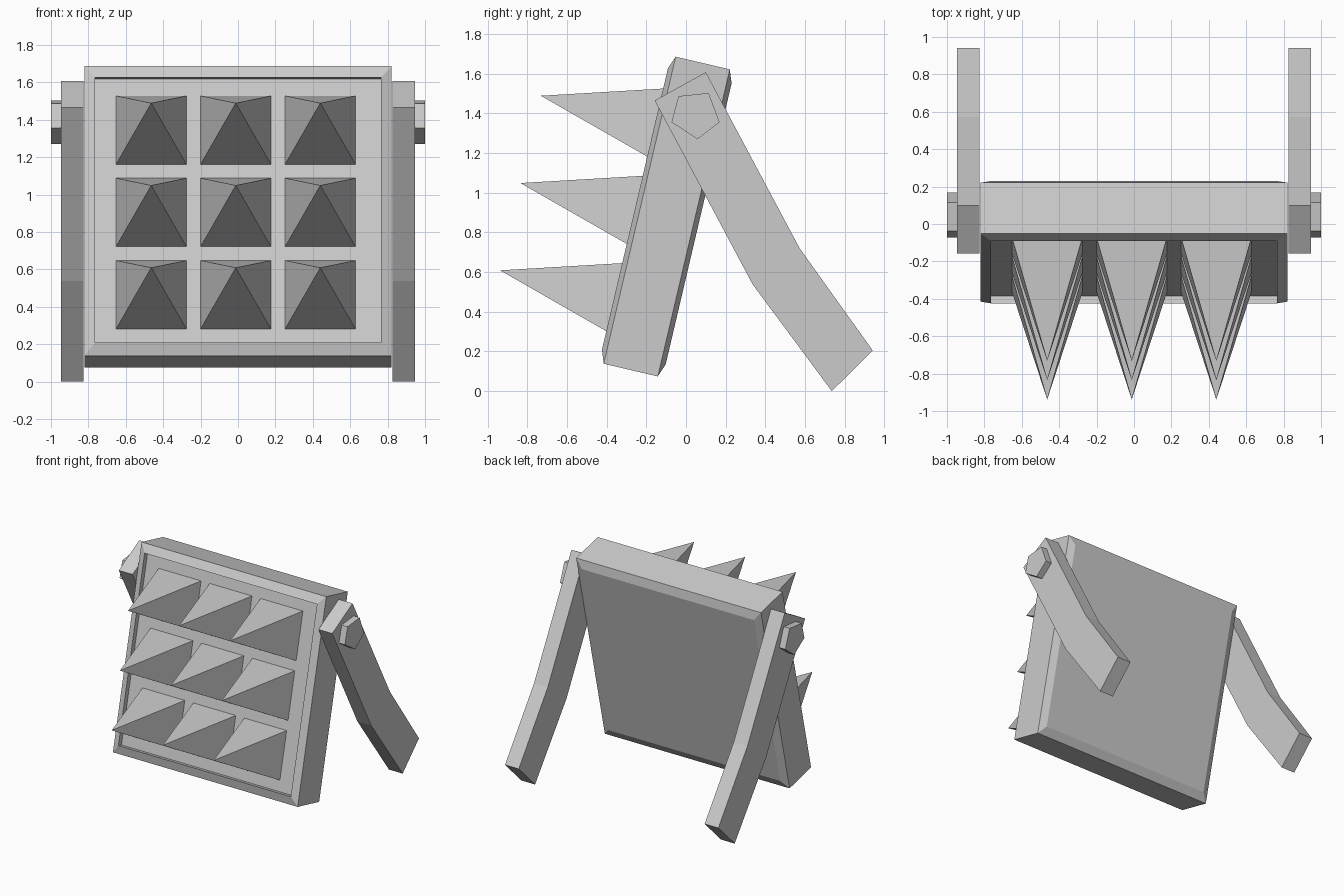
import bpy, math
from mathutils import Matrix

if "Cube" in bpy.data.objects:
    bpy.data.objects.remove(bpy.data.objects["Cube"])

# Tilted frame shared by the panel and its spikes
TILT = Matrix.Translation((0, -0.097, 0.88)) @ Matrix.Rotation(math.radians(-13.2), 4, 'X')


def make(name, verts, faces, matrix=None):
    me = bpy.data.meshes.new(name)
    me.from_pydata(verts, [], faces)
    if matrix:
        me.transform(matrix)
    ob = bpy.data.objects.new(name, me)
    bpy.context.collection.objects.link(ob)
    # consistent outward normals
    import bmesh
    bm = bmesh.new()
    bm.from_mesh(me)
    bmesh.ops.recalc_face_normals(bm, faces=bm.faces)
    bm.to_mesh(me)
    bm.free()
    return ob


def loft(name, rings, matrix=None):
    """Skin a stack of equal-sided rings and cap both ends."""
    n = len(rings[0])
    verts = [v for r in rings for v in r]
    faces = [tuple(range(n)), tuple(range(len(verts) - n, len(verts)))]
    for k in range(len(rings) - 1):
        for i in range(n):
            j = (i + 1) % n
            faces.append((k*n + i, k*n + j, (k+1)*n + j, (k+1)*n + i))
    return make(name, verts, faces, matrix)


def rect(hx, y, hz):
    return [(-hx, y, -hz), (hx, y, -hz), (hx, y, hz), (-hx, y, hz)]


def slab(name, profile, x0, x1):
    """Side profile (y, z) extruded along x."""
    return loft(name, [[(x, y, z) for y, z in profile] for x in (x0, x1)])


# Panel: bevelled back, sides, bevelled rim, recessed front
loft("panel", [rect(0.765, 0.165, 0.728), rect(0.82, 0.14, 0.795),
               rect(0.82, -0.14, 0.795), rect(0.765, -0.165, 0.728),
               rect(0.765, -0.125, 0.728)], TILT)

# 3 x 3 grid of pyramid spikes standing on the recess floor
H = 0.188
for row in (-1, 0, 1):
    for col in (-1, 0, 1):
        cx, cz = -0.012 + 0.452*col, -0.004 + 0.452*row
        base = [(cx + x, -0.125, cz + z) for x, _, z in rect(H, 0, H)]
        make(f"spike_{row + 2}_{col + 2}", base + [(cx, -0.757, cz)],
             [(0, 1, 2, 3), (0, 1, 4), (1, 2, 4), (2, 3, 4), (3, 0, 4)], TILT)

# Bent support legs and five-sided pivot pins on both sides
LEG = [(-0.158, 1.465), (0.10, 1.608), (0.573, 0.72),
       (0.942, 0.204), (0.735, 0.0), (0.336, 0.538)]
PIN = [(-0.038, 1.487), (0.114, 1.503), (0.169, 1.356),
       (0.058, 1.27), (-0.073, 1.356)]
for side, s in (("left", -1), ("right", 1)):
    slab(f"leg_{side}", LEG, s*0.825, s*0.947)
    slab(f"pivot_pin_{side}", PIN, s*0.83, s*1.0)
